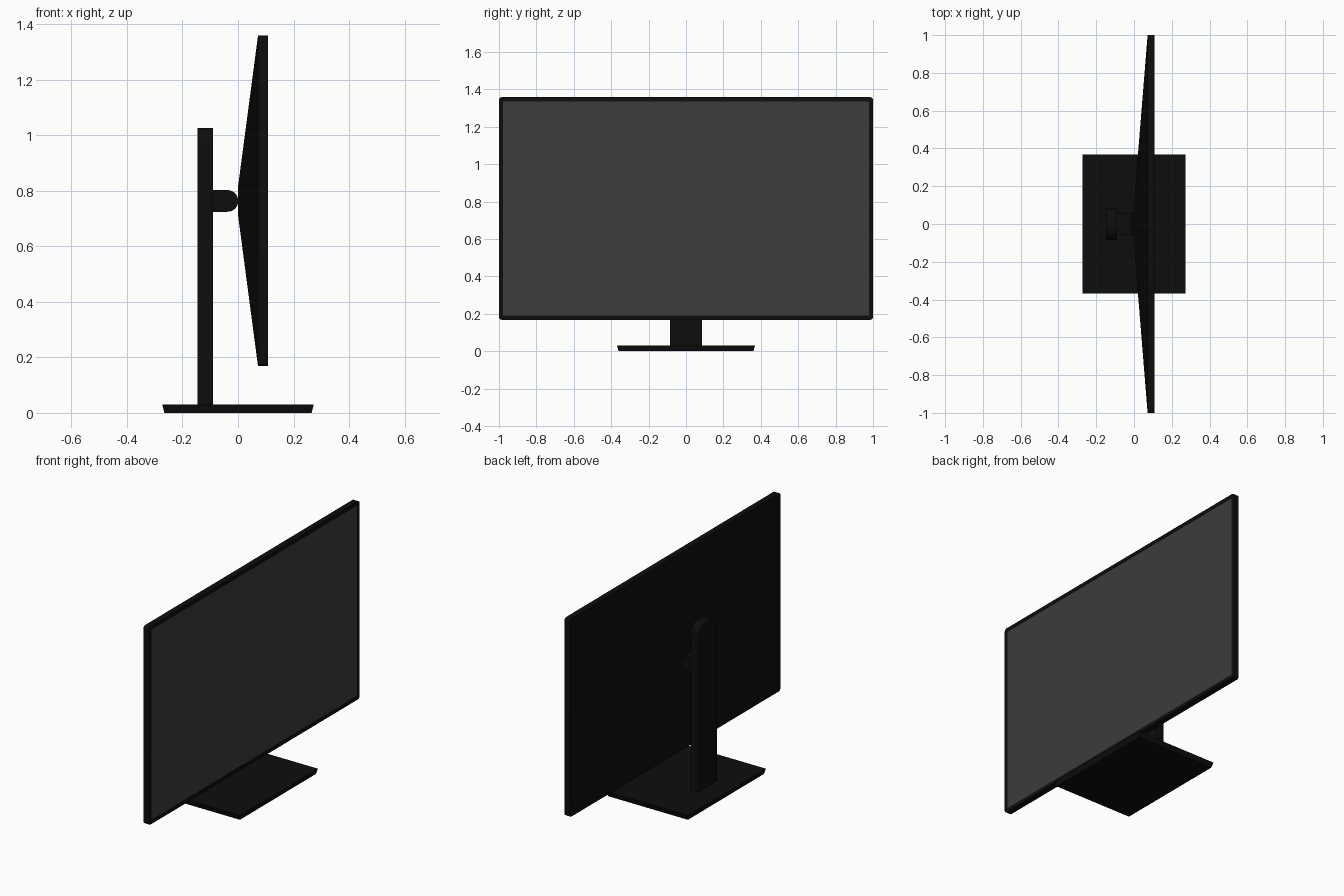
import bpy, bmesh, math

if "Cube" in bpy.data.objects:
    bpy.data.objects.remove(bpy.data.objects["Cube"])


def material(name, rgb):
    m = bpy.data.materials.new(name)
    m.diffuse_color = (*rgb, 1)
    m.use_nodes = True
    m.node_tree.nodes["Principled BSDF"].inputs["Base Color"].default_value = m.diffuse_color
    return m


BLACK = material("matte black", (0.004, 0.004, 0.004))
GREY = material("screen grey", (0.045, 0.045, 0.045))


def rounded_rect(hw, hh, r, cy=0, cz=0, n=5):
    """Corner-rounded rectangle in the y-z plane."""
    pts = []
    for i, (sy, sz) in enumerate([(1, 1), (-1, 1), (-1, -1), (1, -1)]):
        for k in range(n + 1):
            a = math.radians(90 * (i + k / n))
            pts.append((cy + sy * (hw - r) + r * math.cos(a),
                        cz + sz * (hh - r) + r * math.sin(a)))
    return pts


def loft(name, rings, mat, smooth=True):
    """Bridge rings of 3D points and cap both ends; the last face is the end cap."""
    bm = bmesh.new()
    vs = [[bm.verts.new(p) for p in ring] for ring in rings]
    for a, b in zip(vs, vs[1:]):
        for i in range(len(a)):
            j = (i + 1) % len(a)
            bm.faces.new((a[i], a[j], b[j], b[i]))
    bm.faces.new(list(reversed(vs[0])))
    bm.faces.new(vs[-1])
    bmesh.ops.recalc_face_normals(bm, faces=bm.faces)
    me = bpy.data.meshes.new(name)
    bm.to_mesh(me)
    bm.free()
    ob = bpy.data.objects.new(name, me)
    bpy.context.collection.objects.link(ob)
    me.materials.append(mat)
    if smooth:
        bpy.context.view_layer.objects.active = ob
        bpy.ops.object.select_all(action='DESELECT')
        ob.select_set(True)
        bpy.ops.object.shade_smooth_by_angle(angle=math.radians(25))
    return ob


def at_x(x, pts):
    return [(x, y, z) for y, z in pts]


# Display: tapered back, rim, thin bezel and screen as the end cap
CZ = 0.763
outer = rounded_rect(1.0, 0.595, 0.015, 0, CZ)
display = loft("display_panel", [
    at_x(0.0, rounded_rect(0.11, 0.05, 0.005, 0, CZ)),
    at_x(0.072, outer),
    at_x(0.108, outer),
    at_x(0.108, rounded_rect(0.978, 0.573, 0.003, 0, CZ)),
    at_x(0.106, rounded_rect(0.978, 0.573, 0.003, 0, CZ)),
], BLACK)
display.data.materials.append(GREY)
display.data.polygons[len(display.data.polygons) - 1].material_index = 1

# Upright: flat post with rounded top corners
R, W, TOP = 0.06, 0.085, 1.026
arch = [(W, 0.02)]
for s, start in ((1, 0), (-1, 90)):
    for k in range(9):
        a = math.radians(start + 90 * k / 8)
        arch.append((s * (W - R) + R * math.cos(a), TOP - R + R * math.sin(a)))
arch.append((-W, 0.02))
loft("stand_post", [at_x(-0.145, arch), at_x(-0.09, arch)], BLACK)

# Neck: arm with a half-round end meeting the display back
r = 0.039
side = [(-0.10, CZ - r)]
for k in range(17):
    a = math.radians(-90 + 180 * k / 16)
    side.append((0.001 - r + r * math.cos(a), CZ + r * math.sin(a)))
side.append((-0.10, CZ + r))
loft("neck_arm", [[(x, y, z) for x, z in side] for y in (-0.057, 0.057)], BLACK)

# Base: thin plate, slightly wider at the top
def plate(hx, hy, z):
    return [(-hx, -hy, z), (hx, -hy, z), (hx, hy, z), (-hx, hy, z)]


loft("stand_base", [plate(0.265, 0.36, 0), plate(0.273, 0.369, 0.031)], BLACK, smooth=False)
